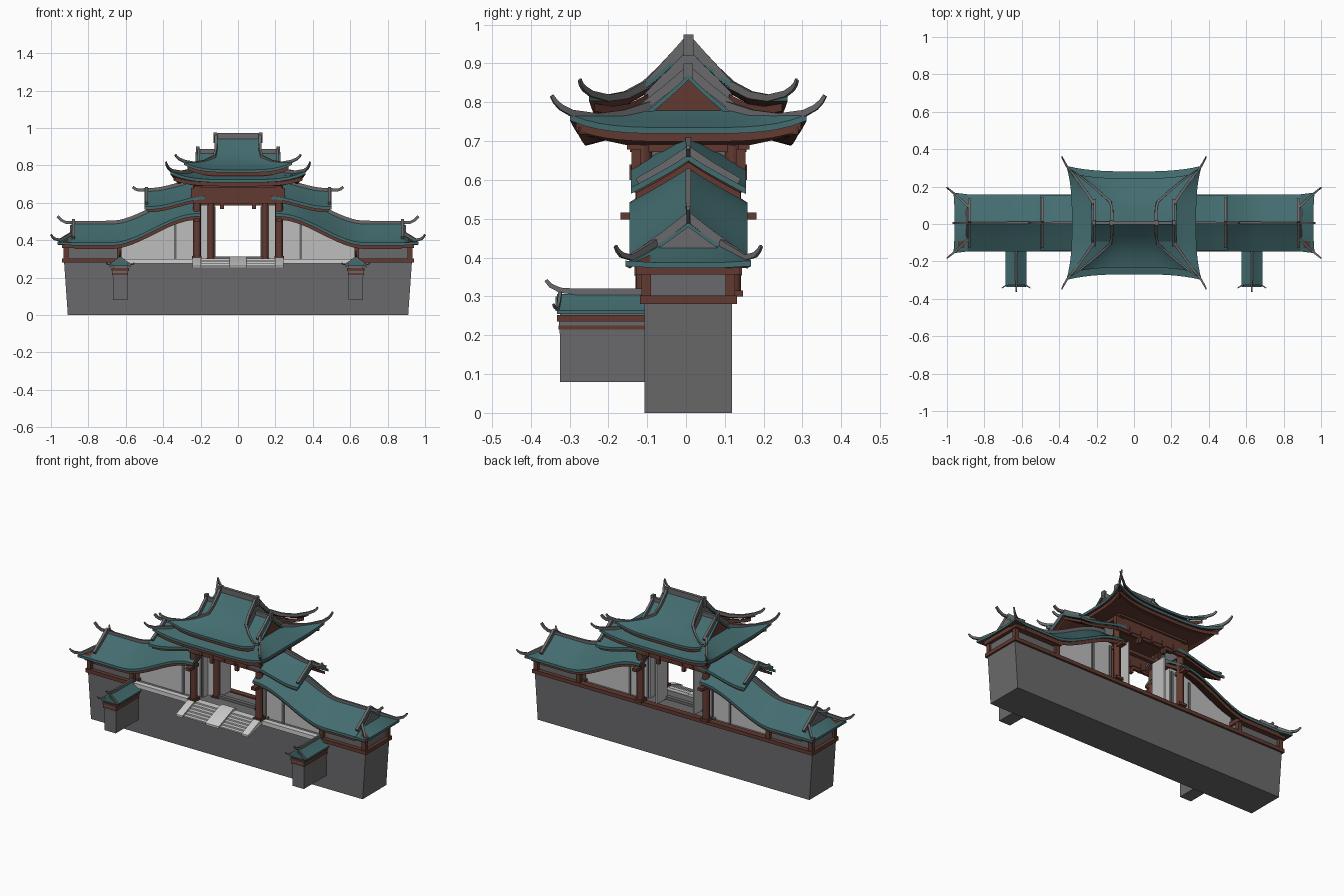
import bpy, bmesh, math
from mathutils import Vector

if "Cube" in bpy.data.objects:
    bpy.data.objects.remove(bpy.data.objects["Cube"])

def material(name, r, g, b):
    m = bpy.data.materials.new(name)
    lin = lambda c: (c / 255 / 12.92) if c < 10 else ((c / 255 + .055) / 1.055) ** 2.4
    m.diffuse_color = (lin(r), lin(g), lin(b), 1)
    m.use_nodes = True
    m.node_tree.nodes["Principled BSDF"].inputs["Base Color"].default_value = m.diffuse_color
    return m

TEAL = material("teal_tile", 67, 108, 111)
GRAY = material("gray_brick", 106, 106, 108)
RED = material("brown_red_wood", 98, 58, 49)
LIGHT = material("light_plaster", 190, 190, 190)
STONE = material("pale_stone", 208, 208, 208)
YC = .006  # small overall offset in y

def make(name, verts, faces, mats, idx=None):
    me = bpy.data.meshes.new(name)
    me.from_pydata([(x, y + YC, z) for x, y, z in verts], [], faces)
    for m in mats:
        me.materials.append(m)
    if idx:
        me.polygons.foreach_set("material_index", idx)
    bm = bmesh.new()
    bm.from_mesh(me)
    bmesh.ops.recalc_face_normals(bm, faces=bm.faces)
    bm.to_mesh(me)
    bm.free()
    me.shade_smooth()
    me.set_sharp_from_angle(angle=math.radians(30))
    ob = bpy.data.objects.new(name, me)
    bpy.context.collection.objects.link(ob)
    return ob

def frustum(name, b, t, z0, z1, mat):
    """Box between bottom rectangle b and top rectangle t (x0, x1, y0, y1)."""
    v = [(x, y, z) for r, z in ((b, z0), (t, z1))
         for x, y in ((r[0], r[2]), (r[1], r[2]), (r[1], r[3]), (r[0], r[3]))]
    f = [(3, 2, 1, 0), (4, 5, 6, 7)] + [(i, (i + 1) % 4, (i + 1) % 4 + 4, i + 4) for i in range(4)]
    return make(name, v, f, [mat])

def box(name, x0, x1, y0, y1, z0, z1, mat):
    return frustum(name, (x0, x1, y0, y1), (x0, x1, y0, y1), z0, z1, mat)

def prism(name, pts, axis, a, b, mat):
    """Extrude a 2D outline along x (outline y,z) or y (outline x,z)."""
    n = len(pts)
    v = [(c, p, z) if axis == 'x' else (p, c, z) for c in (a, b) for p, z in pts]
    f = [tuple(range(n)), tuple(range(2 * n - 1, n - 1, -1))]
    f += [(i, (i + 1) % n, (i + 1) % n + n, i + n) for i in range(n)]
    return make(name, v, f, [mat])

def slab(name, rows, thick, top, under):
    """Solid sheet from rows of points, with its own underside colour."""
    R, C = len(rows), len(rows[0])
    flat = [p for r in rows for p in r]
    N = R * C
    v = flat + [(x, y, z - thick) for x, y, z in flat]
    f, idx = [], []
    for i in range(R - 1):
        for j in range(C - 1):
            a, b, c, d = i * C + j, i * C + j + 1, (i + 1) * C + j + 1, (i + 1) * C + j
            f += [(a, b, c, d), (d + N, c + N, b + N, a + N)]
            idx += [0, 1]
    rim = list(range(C)) + [i * C + C - 1 for i in range(1, R)]
    rim += [(R - 1) * C + j for j in range(C - 2, -1, -1)] + [i * C for i in range(R - 2, 0, -1)]
    for a, b in zip(rim, rim[1:] + rim[:1]):
        f.append((a, b, b + N, a + N))
        idx.append(0)
    return make(name, v, f, [top, under], idx)

def sweep(name, path, w=.014, h=.022, tip=1.0, mat=GRAY):
    """Rectangular ridge along a path, tapering to its end."""
    P = [Vector(p) for p in path]
    v, f, n = [], [], len(P)
    for i, p in enumerate(P):
        t = (P[min(i + 1, n - 1)] - P[max(i - 1, 0)]).normalized()
        side = t.cross(Vector((0, 0, 1))).normalized()
        up = side.cross(t)
        k = 1 + (tip - 1) * i / (n - 1)
        for a, b in ((-1, -1), (1, -1), (1, 1), (-1, 1)):
            v.append(tuple(p + side * a * w / 2 * k + up * b * h / 2 * k))
    for i in range(n - 1):
        f += [(i * 4 + j, i * 4 + (j + 1) % 4, i * 4 + 4 + (j + 1) % 4, i * 4 + 4 + j) for j in range(4)]
    f += [(3, 2, 1, 0), tuple(range(4 * n - 4, 4 * n))]
    return make(name, v, f, [mat])

def column(name, x, y, z0, z1, r, mat=RED):
    ring = [(r * math.cos(i * math.pi / 6), r * math.sin(i * math.pi / 6)) for i in range(12)]
    v = [(x + a, y + b, z) for z in (z0, z1) for a, b in ring]
    f = [tuple(range(12)), tuple(range(23, 11, -1))] + [(i, (i + 1) % 12, (i + 1) % 12 + 12, i + 12) for i in range(12)]
    make(name, v, f, [mat])
    box(name + "_foot", x - r * 1.2, x + r * 1.2, y - r * 1.2, y + r * 1.2, z0, z0 + .015, mat)

def smooth(t):
    t = min(max(t, 0), 1)
    return t * t * (3 - 2 * t)

def spread(a, b, n):
    return [a + (b - a) * i / n for i in range(n + 1)]

def section(x, eave, ridge, hw):
    """One cross-section of a gently sagging gable roof."""
    return [(x, u * hw, ridge - (ridge - eave) * (abs(u) ** .92)) for u in (-1, -.75, -.5, -.25, 0, .25, .5, .75, 1)]

# ---- base and terrace ----
frustum("base_wall", (-.91, .91, -.113, .113), (-.93, .93, -.113, .113), 0, .285, GRAY)
box("back_sill", -.94, .94, .09, .125, .28, .302, RED)
box("front_stone_sill", -.63, .63, -.122, -.09, .275, .30, STONE)
box("gate_floor", -.24, .24, -.09, .09, .28, .296, GRAY)
box("gate_threshold", -.15, .15, -.012, .012, .29, .312, GRAY)

# ---- front steps ----
for i in range(6):
    y = -.112 - i * .022
    box("step", -.2, .2, y - .022, y, .272 - i * .004, .302 - i * .0085, STONE)
for x, w in ((-.22, .022), (0, .045), (.22, .022)):
    prism("stair_slab", [(-.09, .312), (-.09, .285), (-.255, .25), (-.255, .262), (-.12, .314)], 'x', x - w, x + w, STONE)

# ---- side wings ----
low = lambda x: .387 + .155 * smooth((.68 - x) / .46)
high = lambda x: .58 + .055 * smooth((.47 - x) / .3)
for s in (-1, 1):
    def bx(name, x0, x1, *rest):
        return box(name, min(s * x0, s * x1), max(s * x0, s * x1), *rest)
    # end room
    bx("end_sill", .62, .94, -.125, .125, .28, .302, RED)
    bx("end_room", .63, .92, -.1, .1, .30, .365, GRAY)
    bx("end_beam", .62, .94, -.133, .133, .357, .382, RED)
    for y in (-.108, .108):
        for x in (.635, .92):
            bx("end_post", x - .013, x + .013, y - .012, y + .012, .285, .375, RED)
    # curved wing wall with frame strips
    xs = spread(.2, .63, 12)
    outline = [(s * x, low(x) + .02) for x in xs] + [(s * .63, .285), (s * .2, .285)]
    prism("wing_wall", outline, 'y', -.05, .05, LIGHT)
    for x in (.335, .215):
        bx("wall_frame", x - .007, x + .007, -.056, .056, .285, low(x), GRAY)
    # lower curved roof with timber layer beneath
    xs = spread(.2, .89, 24)
    slab("lower_wing_roof", [section(s * x, low(x), low(x) + .103, .152) for x in xs], .016, TEAL, RED)
    slab("lower_wing_timber", [section(s * x, low(x) - .012, low(x) + .08, .138) for x in spread(.2, .875, 24)], .022, RED, RED)
    sweep("lower_ridge", [(s * x, 0, low(x) + .108) for x in xs] + [(s * .92, 0, .495), (s * .945, 0, .507), (s * .965, 0, .528)], .016, .024, .6)
    slab("wing_end_roof", [[(s * .885, -.152, .387), (s * .885, -.075, .432), (s * .885, .075, .432), (s * .885, .152, .387)],
                           [(s * .965, -.162, .392), (s * .96, -.08, .387), (s * .96, .08, .387), (s * .965, .162, .392)]], .014, TEAL, RED)
    prism("wing_gable", [(-.075, .425), (.075, .425), (0, .48)], 'x', s * .88, s * .897, GRAY)
    for e in (-1, 1):
        sweep("wing_verge_ridge", [(s * .88, 0, .505), (s * .88, e * .06, .458), (s * .88, e * .125, .412)], .016, .022)
        sweep("wing_hip_ridge", [(s * .885, e * .085, .438), (s * .95, e * .148, .40), (s * .98, e * .172, .407),
                                 (s * .992, e * .182, .418), (s * 1.0, e * .188, .43)], .014, .018, .45)
    # upper wing roof
    xs = spread(.18, .5, 10)
    slab("upper_wing_roof", [section(s * x, high(x), high(x) + .085, .148) for x in xs], .016, TEAL, RED)
    slab("upper_wing_timber", [section(s * x, high(x) - .014, high(x) + .066, .135) for x in spread(.18, .485, 10)], .016, RED, RED)
    sweep("upper_ridge", [(s * x, 0, high(x) + .09) for x in xs] + [(s * .53, 0, .667), (s * .55, 0, .674), (s * .563, 0, .685)], .016, .024, .6)
    for e in (-1, 1):
        sweep("upper_verge_ridge", [(s * .488, 0, .675), (s * .488, e * .06, .635), (s * .488, e * .13, .594)], .016, .022)

    # ---- gate frame ----
    for y in (-.115, .115):
        column("outer_column", s * .22, y, .30, .69, .021)
        bx("column_bracket", .205, .235, y * 1.13 - .045, y * 1.13 + .045, .498, .516, RED)
    column("inner_column", s * .145, 0, .29, .62, .019)
    bx("gate_screen", .16, .21, -.006, .006, .29, .61, LIGHT)
    bx("door_leaf", .121, .129, .0, .10, .30, .58, LIGHT)
    bx("gate_side_panel", .205, .215, -.135, .135, .6, .69, GRAY)
    bx("side_beam", .2, .235, -.15, .15, .672, .7, RED)
    bx("lower_tie_beam", .13, .235, -.012, .012, .59, .62, RED)

    # ---- front gate piers ----
    c = s * .63
    box("pier", c - .038, c + .038, -.33, -.1, .08, .205, GRAY)
    for z0, z1, g, m in ((.205, .215, .04, GRAY), (.215, .225, .043, RED), (.225, .236, .041, GRAY), (.236, .252, .046, RED), (.25, .268, .038, GRAY)):
        box("pier_band", c - g, c + g, -.33 - (g - .038), -.1, z0, z1, m)
    slab("pier_roof", [[(c + u * .056, y, .306 - .042 * abs(u) ** .8) for u in (-1, -.5, 0, .5, 1)] for y in (-.338, -.11)], .009, TEAL, RED)
    prism("pier_gable", [(c - .052, .262), (c + .052, .262), (c, .3)], 'y', -.342, -.32, TEAL)
    sweep("pier_ridge", [(c, -.11, .312), (c, -.29, .312), (c, -.33, .316), (c, -.355, .328), (c, -.367, .342)], .012, .018, .5)
    for e in (-1, 1):
        sweep("pier_verge", [(c, -.33, .308), (c + e * .03, -.333, .286), (c + e * .056, -.336, .27), (c + e * .068, -.343, .27), (c + e * .075, -.348, .28)], .009, .01, .5)

# ---- gate beams ----
for y in (-.135, .135):
    box("gate_beam", -.25, .25, y - .012, y + .012, .612, .68, RED)
    box("gate_lower_beam", -.235, .235, y - .008, y + .008, .596, .614, RED)
    for x in (-.15, -.075, 0, .075, .15):
        box("beam_strut", x - .008, x + .008, y - .016, y + .016, .60, .64, RED)
    for x in (-.085, .085):
        box("hanging_pendant", x - .01, x + .01, y - .01, y + .01, .568, .61, RED)
box("door_lintel", -.2, .2, -.012, .012, .585, .605, RED)
box("top_plate", -.235, .235, -.158, .158, .678, .70, RED)
frustum("eave_brackets", (-.23, .23, -.16, .16), (-.315, .315, -.268, .268), .69, .713, RED)

# ---- main roof ----
TURN = {"front": lambda a, d: (a, -d), "back": lambda a, d: (-a, d), "right": lambda a, d: (d, a), "left": lambda a, d: (-d, -a)}

def roof_side(where, rows, flare, lift, dz=0):
    """Concave roof face; rows of (half width, distance out, height), corners flare and lift."""
    out = []
    for k, (hw, d, z) in enumerate(rows):
        w = (k / (len(rows) - 1)) ** 2
        out.append([TURN[where](u * hw, d + flare * w * abs(u) ** 3) + (z + dz + lift * w * abs(u) ** 4,) for u in spread(-1, 1, 16)])
    return out

FRONT_A = [(.215, .1, .782), (.255, .165, .755), (.305, .225, .737), (.362, .275, .724)]
SIDE_A = [(.1, .215, .782), (.165, .255, .763), (.225, .292, .75), (.305, .332, .735)]
ROOF_B = [(.125, 0, .95), (.125, .035, .912), (.125, .07, .875), (.135, .11, .835), (.19, .16, .806), (.24, .2, .788), (.29, .238, .776)]
for w in TURN:
    a = FRONT_A if w in ("front", "back") else SIDE_A
    slab("lower_main_roof_" + w, roof_side(w, a, .03, .045 if a is FRONT_A else .034), .016, TEAL, RED)
    inner = [(h * .95, d * .96, z) for h, d, z in a]
    slab("lower_main_timber_" + w, roof_side(w, inner, .02, .03, -.016), .02, RED, RED)
for w in ("front", "back"):
    slab("upper_main_roof_" + w, roof_side(w, ROOF_B, .018, .042), .014, TEAL, RED)
    inner = [(h * .93, d * .95, z) for h, d, z in ROOF_B[3:]]
    slab("upper_main_timber_" + w, roof_side(w, inner, .015, .035, -.014), .02, RED, RED)

sweep("main_ridge", [(-.125, 0, .955), (.125, 0, .955)], .018, .034)
prism("ridge_core", [(-.14, .77), (.14, .77), (.11, .825), (0, .94), (-.11, .825)], 'x', -.118, .118, GRAY)
for s in (-1, 1):
    box("ridge_end", s * .122 - .01, s * .122 + .01, -.013, .013, .92, .975, GRAY)
    # lower side gable
    slab("side_gable_roof", [section(x, .77, .872, .115) for x in (s * .1, s * .228)], .014, TEAL, RED)
    prism("side_gable_wall", [(-.1, .765), (.1, .765), (0, .858)], 'x', s * .19, s * .221, RED)
    sweep("side_gable_ridge", [(s * .1, 0, .875), (s * .225, 0, .875)], .016, .024)
    box("side_ridge_end", s * .215 - .009, s * .215 + .009, -.012, .012, .86, .9, GRAY)
    for e in (-1, 1):
        sweep("side_verge_ridge", [(s * .21, 0, .882), (s * .21, e * .06, .831), (s * .21, e * .12, .785)], .014, .022)
        sweep("upper_main_hip", [(s * .118, 0, .958), (s * .118, e * .035, .92), (s * .118, e * .07, .883), (s * .125, e * .11, .845),
                                 (s * .18, e * .16, .819), (s * .235, e * .207, .811), (s * .288, e * .25, .822),
                                 (s * .315, e * .268, .835), (s * .328, e * .276, .846), (s * .335, e * .28, .858)], .016, .026, .4)
        sweep("lower_main_hip", [(s * .212, e * .1, .79), (s * .255, e * .165, .77), (s * .305, e * .235, .762), (s * .357, e * .3, .772),
                                 (s * .373, e * .328, .787), (s * .381, e * .343, .802), (s * .385, e * .352, .817)], .016, .024, .4)
